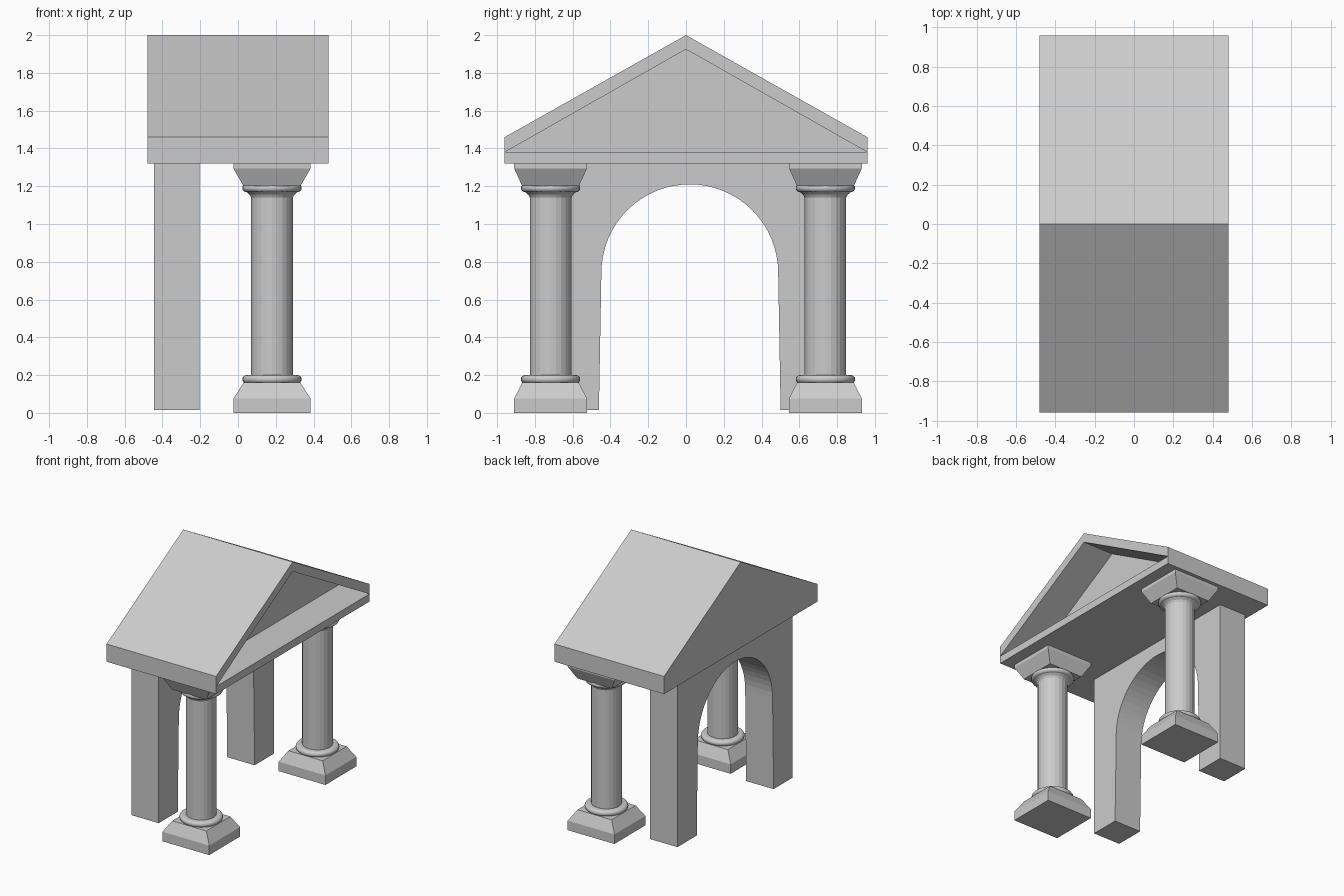
import bpy, bmesh, math

if "Cube" in bpy.data.objects:
    bpy.data.objects.remove(bpy.data.objects["Cube"])

stone = bpy.data.materials.new("grey stone")
stone.diffuse_color = (0.6, 0.6, 0.6, 1)
stone.use_nodes = True
stone.node_tree.nodes["Principled BSDF"].inputs["Base Color"].default_value = stone.diffuse_color


def finish(name, bm, smooth=None):
    bmesh.ops.recalc_face_normals(bm, faces=bm.faces)
    me = bpy.data.meshes.new(name)
    bm.to_mesh(me)
    bm.free()
    me.materials.append(stone)
    ob = bpy.data.objects.new(name, me)
    bpy.context.collection.objects.link(ob)
    if smooth:
        bpy.ops.object.select_all(action='DESELECT')
        ob.select_set(True)
        bpy.context.view_layer.objects.active = ob
        bpy.ops.object.shade_smooth_by_angle(angle=math.radians(smooth))
    return ob


def extrude_x(name, profile, x0, x1):
    """Extrude a (y, z) outline along x."""
    bm = bmesh.new()
    face = bm.faces.new([bm.verts.new((x0, y, z)) for y, z in profile])
    ext = bmesh.ops.extrude_face_region(bm, geom=[face])["geom"]
    bmesh.ops.translate(bm, vec=(x1 - x0, 0, 0),
                        verts=[v for v in ext if isinstance(v, bmesh.types.BMVert)])
    return finish(name, bm)


def stack(name, rings, smooth=None):
    """Join a list of equal-length point rings into a capped solid."""
    bm = bmesh.new()
    loops = [[bm.verts.new(p) for p in r] for r in rings]
    n = len(loops[0])
    for a, b in zip(loops, loops[1:]):
        for i in range(n):
            j = (i + 1) % n
            bm.faces.new((a[i], a[j], b[j], b[i]))
    bm.faces.new(loops[0][::-1])
    bm.faces.new(loops[-1])
    return finish(name, bm, smooth)


def square_block(name, cx, cy, levels):
    stack(name, [[(cx + sx * hx, cy + sy * hy, z)
                  for sx, sy in ((-1, -1), (1, -1), (1, 1), (-1, 1))]
                 for hx, hy, z in levels])


def lathe(name, cx, cy, levels, sides, smooth=None):
    stack(name, [[(cx + r * math.cos(2 * math.pi * i / sides),
                   cy + r * math.sin(2 * math.pi * i / sides), z)
                  for i in range(sides)] for r, z in levels], smooth)


def bead(name, cx, cy, z, r, h):
    """Rounded ring moulding around the column."""
    steps = 8
    lathe(name, cx, cy,
          [(r - h + h * math.sin(math.pi * k / steps),
            z - h * math.cos(math.pi * k / steps)) for k in range(steps + 1)], 32, 40)


# Roof: entablature slab, solid rear gable, open front gable frame
extrude_x("entablature_slab", [(-.96, 1.32), (.96, 1.32), (.96, 1.38), (-.96, 1.38)], -.48, .48)
extrude_x("rear_gable", [(-.96, 1.38), (.96, 1.38), (.96, 1.46), (0, 2), (-.96, 1.46)], -.48, .21)
extrude_x("front_roof_overhang", [(-.96, 1.38), (0, 1.925), (.96, 1.38),
                                  (.96, 1.46), (0, 2), (-.96, 1.46)], .21, .48)

# Arched rear wall
mid, rad, spring, n = .02, .468, .742, 32
arch = [(mid - rad * math.cos(math.pi * i / n), spring + rad * math.sin(math.pi * i / n))
        for i in range(n + 1)]
extrude_x("arched_wall", [(-.70, 1.32), (-.70, .015), (mid - .481, .015)] + arch +
          [(mid + .481, .015), (.742, .015), (.742, 1.32)], -.445, -.205)

# Two front columns
cx = .18
for side, cy in (("left", -.717), ("right", .738)):
    square_block(side + "_column_base", cx, cy,
                 [(.205, .193, 0), (.205, .193, .075), (.15, .15, .16)])
    bead(side + "_lower_ring", cx, cy, .178, .157, .022)
    lathe(side + "_column_shaft", cx, cy,
          [(.11, .15), (.11, 1.14), (.118, 1.155), (.138, 1.172), (.138, 1.205)], 24)
    bead(side + "_upper_ring", cx, cy, 1.19, .157, .021)
    square_block(side + "_column_capital", cx, cy,
                 [(.15, .15, 1.2), (.205, .193, 1.295), (.205, .193, 1.32)])
